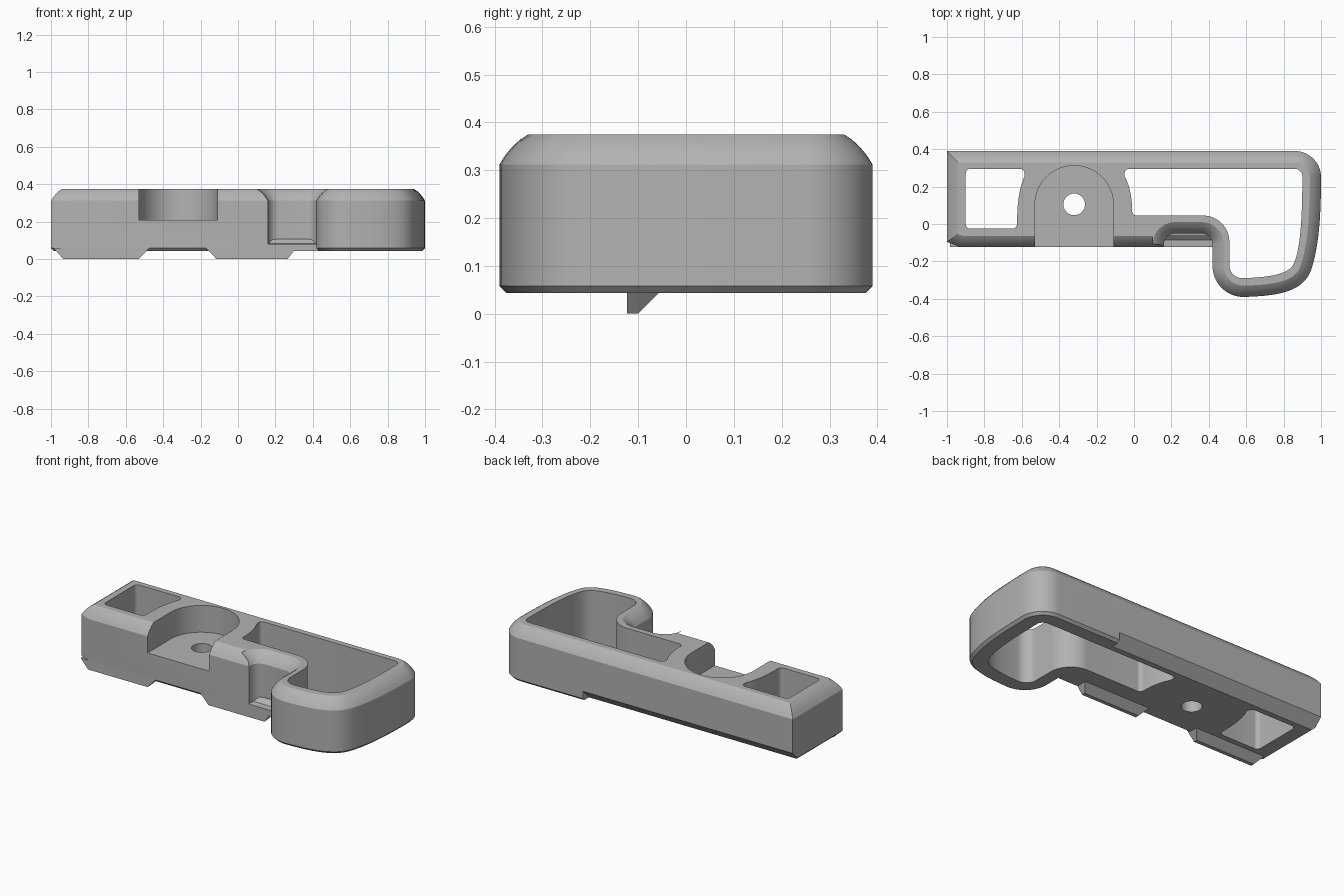
import bpy, bmesh, math
from mathutils import Vector
from mathutils.geometry import interpolate_bezier

cube = bpy.data.objects.get("Cube")
if cube:
    bpy.data.objects.remove(cube, do_unlink=True)

grey = bpy.data.materials.new("plain grey")
grey.use_nodes = True
grey.diffuse_color = (0.45, 0.45, 0.45, 1)
grey.node_tree.nodes["Principled BSDF"].inputs["Base Color"].default_value = (0.45, 0.45, 0.45, 1)


def arc(cx, cy, r, a0, a1, n=10):
    angles = [math.radians(a0 + (a1 - a0) * i / n) for i in range(n + 1)]
    return [(cx + r * math.cos(a), cy + r * math.sin(a)) for a in angles]


def bez(*pts, n=14):
    return [tuple(p) for p in interpolate_bezier(*[Vector(p) for p in pts], n)]


def clean(pts):
    out = []
    for p in pts:
        if not out or math.dist(out[-1], p) > 1e-4:
            out.append(p)
    return out


def inset(pts, d):
    """Move a counter-clockwise outline inward by d with mitred corners."""
    out = []
    for i, p in enumerate(pts):
        a, b, c = Vector(pts[i - 1]), Vector(p), Vector(pts[(i + 1) % len(pts)])
        e, f = (b - a).normalized(), (c - b).normalized()
        n = Vector((-e.y - f.y, e.x + f.x)).normalized()
        out.append(tuple(b + n * d / n.dot(Vector((-e.y, e.x)))))
    return out


def loft(name, rings):
    """Solid through stacked rings of 3D points, capped at both ends."""
    bm = bmesh.new()
    loops = [[bm.verts.new(p) for p in ring] for ring in rings]
    n = len(loops[0])
    for lo, hi in zip(loops, loops[1:]):
        for i in range(n):
            j = (i + 1) % n
            bm.faces.new((lo[i], lo[j], hi[j], hi[i]))
    bm.faces.new(loops[0][::-1])
    bm.faces.new(loops[-1])
    bmesh.ops.recalc_face_normals(bm, faces=bm.faces)
    me = bpy.data.meshes.new(name)
    bm.to_mesh(me)
    bm.free()
    me.materials.append(grey)
    ob = bpy.data.objects.new(name, me)
    bpy.context.collection.objects.link(ob)
    return ob


def prism(name, pts, z0, z1):
    return loft(name, [[(x, y, z) for x, y in pts] for z in (z0, z1)])


def cut(target, cutter):
    cutter.hide_render = True
    mod = target.modifiers.new("cut", "BOOLEAN")
    mod.operation, mod.solver, mod.object = "DIFFERENCE", "EXACT", cutter
    bpy.context.view_layer.objects.active = target
    bpy.ops.object.modifier_apply(modifier=mod.name)
    bpy.data.objects.remove(cutter, do_unlink=True)


# Body: straight bar, small front recess and a rounded loop at one end
outline = clean(
    [(-1, 0.39), (-1, -0.095), (-0.93, -0.123), (0.16, -0.123)]
    + arc(0.22, -0.11, 0.06, 180, 90) + arc(0.36, -0.11, 0.06, 90, 0)
    + arc(0.585, -0.225, 0.165, 180, 270, 16)
    + bez((0.585, -0.39), (0.75, -0.385), (0.9, -0.37), (0.945, -0.25))
    + bez((0.945, -0.25), (0.985, -0.14), (1, 0.02), (1, 0.25))
    + arc(0.86, 0.25, 0.14, 0, 90, 14))
profile = [(0.015, 0.043), (0, 0.058), (0, 0.312), (0.012, 0.331),
           (0.026, 0.348), (0.042, 0.363), (0.06, 0.375)]
body = loft("body", [[(x, y, z) for x, y in inset(outline, d)] for d, z in profile])

# Large window following the loop
large = clean(
    arc(0.86, 0.255, 0.04, 0, 90, 6) + arc(-0.025, 0.27, 0.025, 90, 180, 6)
    + bez((-0.05, 0.255), (-0.02, 0.2), (-0.01, 0.13), (-0.01, 0.07))
    + arc(0.015, 0.07, 0.025, 180, 270, 6)
    + arc(0.37, -0.095, 0.14, 90, 0, 14)
    + arc(0.58, -0.22, 0.07, 180, 270)
    + bez((0.58, -0.29), (0.72, -0.285), (0.82, -0.27), (0.85, -0.22))
    + bez((0.85, -0.22), (0.885, -0.16), (0.9, 0), (0.9, 0.24)))
cut(body, prism("large_window", large, -0.2, 0.6))

# Small window at the square end
small = clean(
    arc(-0.875, 0.27, 0.025, 90, 180, 6) + arc(-0.875, 0, 0.025, 180, 270, 6)
    + arc(-0.65, 0, 0.025, 270, 360, 6)
    + bez((-0.625, 0.01), (-0.625, 0.13), (-0.61, 0.2), (-0.585, 0.255))
    + arc(-0.61, 0.27, 0.025, 0, 90, 6))
cut(body, prism("small_window", small, -0.2, 0.6))

# Arched pocket open to the front, with a screw hole in its floor
pocket = [(-0.53, -0.3), (-0.11, -0.3)] + arc(-0.32, 0.102, 0.21, 0, 180, 32)
cut(body, prism("pocket", pocket, 0.21, 0.6))
cut(body, prism("screw_hole", arc(-0.32, 0.105, 0.058, 0, 350, 35), -0.2, 0.6))

# Chamfer under the back edge of the bar
wedge = [(0.32, 0.033), (0.45, 0.163), (0.45, -0.05), (0.32, -0.05)]
cut(body, loft("back_chamfer", [[(x, y, z) for y, z in wedge] for x in (-1.2, 0.43)]))

# Ledge at the foot of the front recess, with a sloped back
ledge_side = [(-0.123, 0.043), (-0.03, 0.043), (-0.03, 0.11), (-0.06, 0.105),
              (-0.085, 0.083), (-0.123, 0.08)]
ledge = loft("ledge", [[(x, y, z) for y, z in ledge_side] for x in (0.155, 0.43)])


# Two tapered feet along the front edge
def foot(name, x0, x1, t0, t1):
    def ring(a, b, back, z):
        return [(a, -0.123, z), (b, -0.123, z), (b, back, z), (a, back, z)]
    return loft(name, [ring(x0, x1, -0.1, 0), ring(t0, t1, -0.042, 0.058)])


feet = [foot("outer_foot", -0.935, -0.53, -0.985, -0.475),
        foot("inner_foot", -0.115, 0.265, -0.17, 0.31)]

# Smooth curved walls, crisp edges elsewhere
bpy.ops.object.select_all(action="DESELECT")
for ob in [body, ledge] + feet:
    ob.select_set(True)
bpy.context.view_layer.objects.active = body
bpy.ops.object.shade_smooth_by_angle(angle=math.radians(28))
